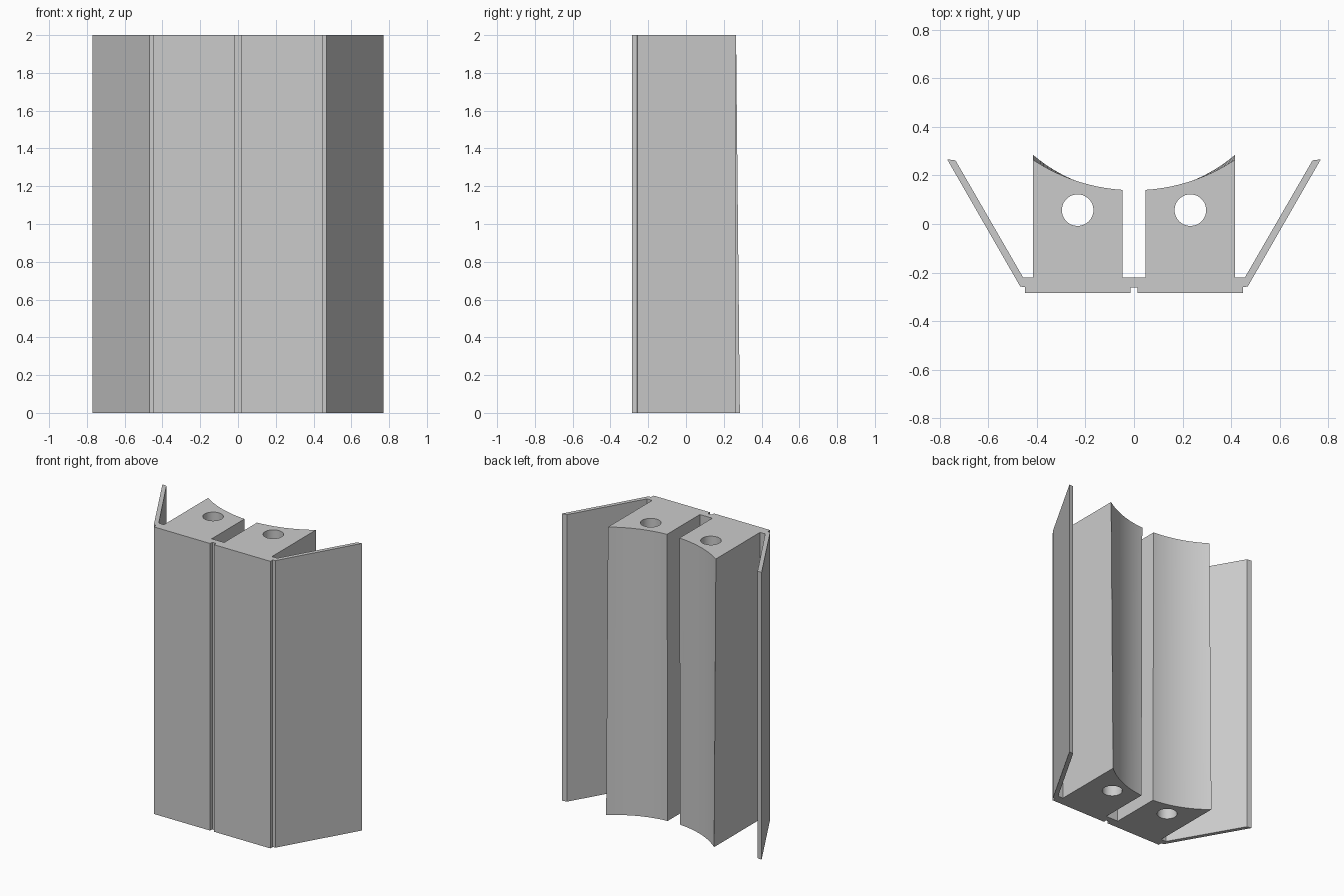
import bpy, bmesh, math

cube = bpy.data.objects.get("Cube")
if cube:
    bpy.data.objects.remove(cube, do_unlink=True)

HEIGHT = 2.0
INNER, OUTER = 0.048, 0.416      # block side walls
ARC_STEPS = 24

grey = bpy.data.materials.new("light grey")
grey.use_nodes = True
grey.diffuse_color = (0.6, 0.6, 0.6, 1)
grey.node_tree.nodes["Principled BSDF"].inputs["Base Color"].default_value = (0.6, 0.6, 0.6, 1)


def half_profile(radius, outer_y):
    """Left half of the section, from the front groove round to the gap floor."""
    front = [(0.015, -0.262), (0.015, -0.285), (0.449, -0.285), (0.449, -0.259)]
    wing = [(0.468, -0.258), (0.769, 0.266), (0.735, 0.262), (0.456, -0.221)]
    base = outer_y + math.sqrt(radius ** 2 - OUTER ** 2)
    arc = []
    for i in range(ARC_STEPS + 1):
        x = OUTER + (INNER - OUTER) * i / ARC_STEPS
        arc.append((x, base - math.sqrt(radius ** 2 - x ** 2)))
    return front + wing + [(OUTER, -0.221)] + arc + [(INNER, -0.221)]


def full_profile(radius, outer_y):
    half = half_profile(radius, outer_y)
    return half + [(-x, y) for x, y in reversed(half)]


# Body: section lofted between a tighter arc below and a wider arc above
bm = bmesh.new()
bottom = [bm.verts.new((x, y, 0)) for x, y in full_profile(0.64, 0.285)]
top = [bm.verts.new((x, y, HEIGHT)) for x, y in full_profile(0.75, 0.265)]
n = len(bottom)
for i in range(n):
    j = (i + 1) % n
    bm.faces.new((bottom[i], bottom[j], top[j], top[i]))
bm.faces.new(list(reversed(bottom)))
bm.faces.new(top)
bmesh.ops.recalc_face_normals(bm, faces=bm.faces)
mesh = bpy.data.meshes.new("winged_body")
bm.to_mesh(mesh)
bm.free()
mesh.materials.append(grey)
body = bpy.data.objects.new("winged_body", mesh)
bpy.context.collection.objects.link(body)

# Round holes running the full height of both blocks
for side, name in ((-1, "right_hole_cutter"), (1, "left_hole_cutter")):
    bpy.ops.mesh.primitive_cylinder_add(vertices=48, radius=0.065, depth=HEIGHT + 0.4,
                                        location=(side * 0.232, 0.057, HEIGHT / 2))
    cutter = bpy.context.object
    cutter.name = name
    cutter.hide_render = True
    cutter.data.materials.append(grey)
    cut = body.modifiers.new(name, "BOOLEAN")
    cut.operation = "DIFFERENCE"
    cut.solver = "EXACT"
    cut.object = cutter
    bpy.ops.object.select_all(action="DESELECT")
    body.select_set(True)
    bpy.context.view_layer.objects.active = body
    bpy.ops.object.modifier_apply(modifier=cut.name)
    bpy.data.objects.remove(cutter, do_unlink=True)

bpy.ops.object.shade_smooth_by_angle(angle=math.radians(25))
